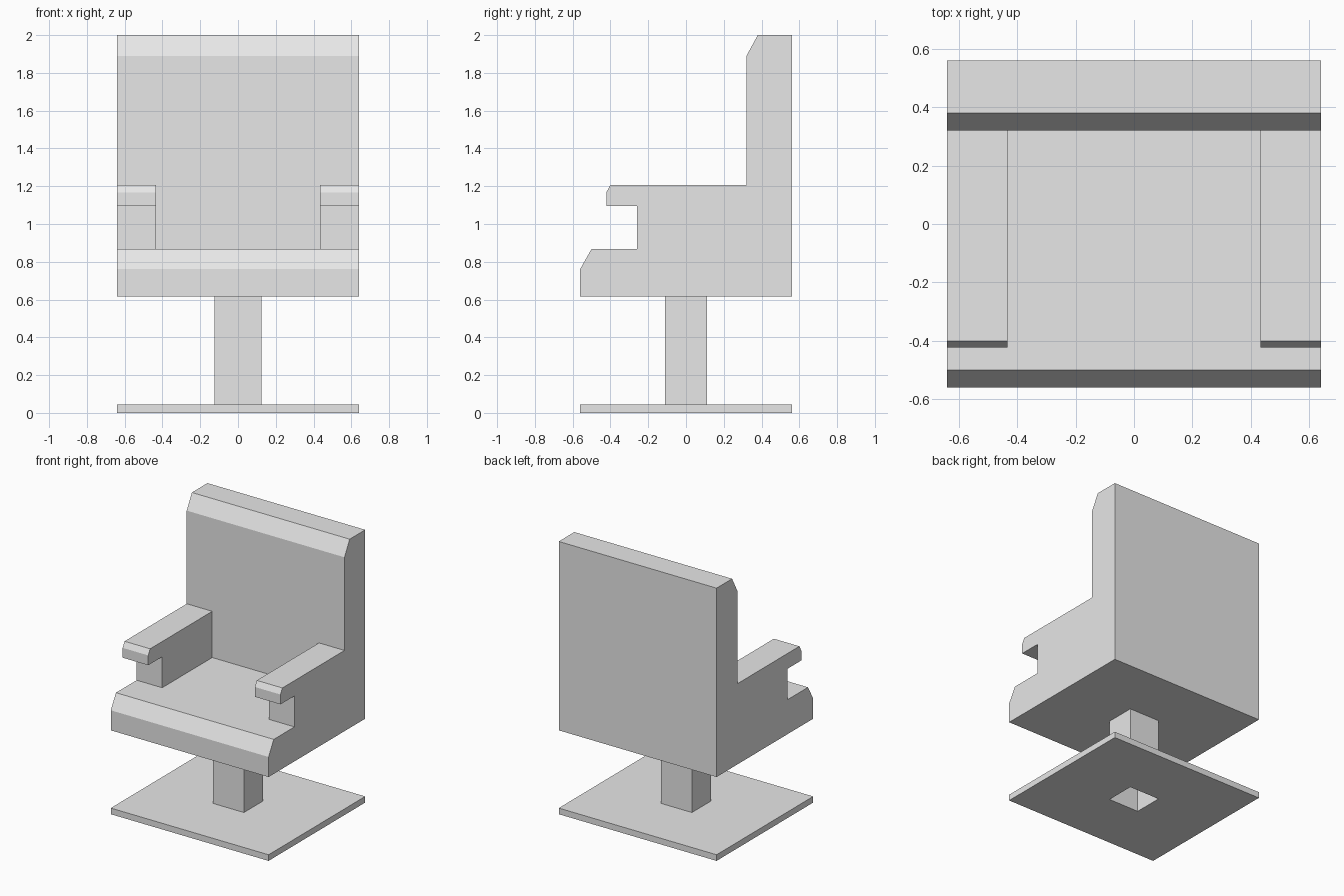
import bpy
import bmesh

cube = bpy.data.objects.get("Cube")
if cube:
    bpy.data.objects.remove(cube, do_unlink=True)

# Single grey material
GREY = (0.8, 0.8, 0.8, 1.0)
grey = bpy.data.materials.new("plain grey")
grey.use_nodes = True
grey.diffuse_color = GREY
grey.node_tree.nodes["Principled BSDF"].inputs["Base Color"].default_value = GREY

HALF_W, HALF_D = 0.64, 0.56
POST_W, POST_D = 0.125, 0.11
PLATE_TOP, SEAT_BOTTOM, SEAT_TOP, BACK_FRONT = 0.045, 0.615, 0.868, 0.32


def finish(name, bm):
    bmesh.ops.recalc_face_normals(bm, faces=bm.faces)
    mesh = bpy.data.meshes.new(name)
    bm.to_mesh(mesh)
    bm.free()
    mesh.materials.append(grey)
    obj = bpy.data.objects.new(name, mesh)
    bpy.context.collection.objects.link(obj)
    return obj


def side_profile(name, points, x0, x1):
    """Extrude a closed (y, z) outline from x0 to x1."""
    bm = bmesh.new()
    face = bm.faces.new([bm.verts.new((x0, y, z)) for y, z in points])
    new = bmesh.ops.extrude_face_region(bm, geom=[face])["geom"]
    verts = [g for g in new if isinstance(g, bmesh.types.BMVert)]
    bmesh.ops.translate(bm, verts=verts, vec=(x1 - x0, 0, 0))
    return finish(name, bm)


def loft(name, rings, closed):
    """Join rectangular rings given as (half width, half depth, height)."""
    bm = bmesh.new()
    loops = [[bm.verts.new((sx * w, sy * d, z))
              for sx, sy in ((-1, -1), (1, -1), (1, 1), (-1, 1))]
             for w, d, z in rings]
    pairs = list(zip(loops, loops[1:]))
    if closed:
        pairs.append((loops[-1], loops[0]))
    for a, b in pairs:
        for i in range(4):
            j = (i + 1) % 4
            bm.faces.new((a[i], a[j], b[j], b[i]))
    return finish(name, bm)


# Floor plate with a square opening, and the hollow post standing on it
loft("floor_plate", [(POST_W, POST_D, 0), (HALF_W, HALF_D, 0),
                     (HALF_W, HALF_D, PLATE_TOP), (POST_W, POST_D, PLATE_TOP)], True)
loft("post", [(POST_W, POST_D, PLATE_TOP), (POST_W, POST_D, SEAT_BOTTOM)], False)

# Seat and backrest in one piece, with bevelled front edges
side_profile("seat_and_backrest", [
    (-HALF_D, SEAT_BOTTOM), (HALF_D, SEAT_BOTTOM), (HALF_D, 2.0), (0.38, 2.0),
    (BACK_FRONT, 1.89), (BACK_FRONT, SEAT_TOP), (-0.5, SEAT_TOP), (-HALF_D, 0.762),
], -HALF_W, HALF_W)

# Armrests with an overhanging front lip
ARM = [(BACK_FRONT, SEAT_TOP), (BACK_FRONT, 1.207), (-0.4, 1.207), (-0.422, 1.167),
       (-0.422, 1.095), (-0.26, 1.095), (-0.26, SEAT_TOP)]
for side, sign in (("left", 1), ("right", -1)):
    side_profile(side + "_armrest", ARM, sign * 0.433, sign * HALF_W)
